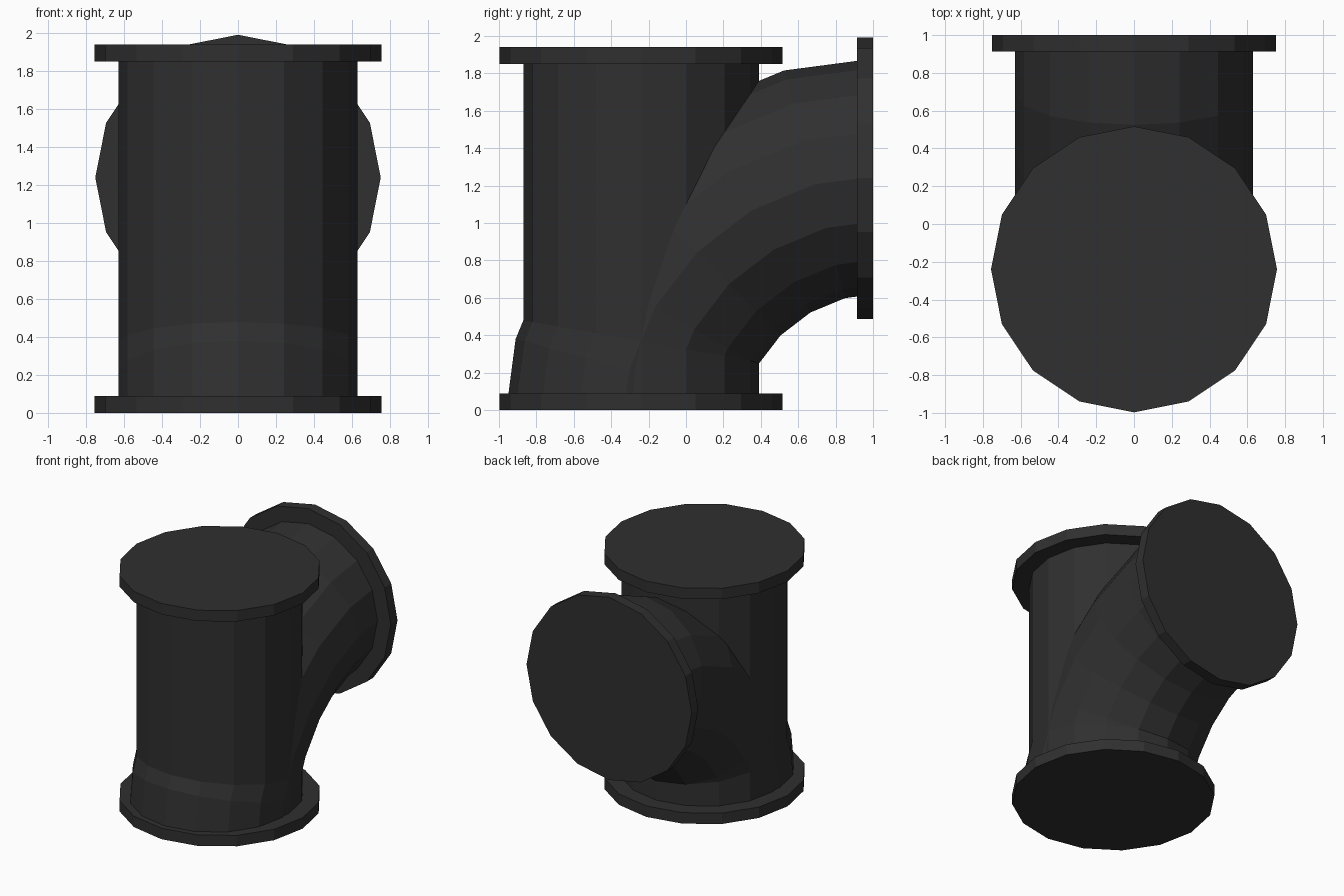
import bpy, bmesh, math
from mathutils import Matrix, Vector

if "Cube" in bpy.data.objects:
    bpy.data.objects.remove(bpy.data.objects["Cube"])

SIDES = 16
AXIS_Y = -0.24          # axis of the upright pipe
PIPE_R, FLANGE_R = 0.63, 0.757

iron = bpy.data.materials.new("dark iron")
iron.diffuse_color = (0.029, 0.029, 0.029, 1)
iron.use_nodes = True
iron.node_tree.nodes["Principled BSDF"].inputs["Base Color"].default_value = iron.diffuse_color


def finish(name, bm):
    bmesh.ops.recalc_face_normals(bm, faces=bm.faces[:])
    mesh = bpy.data.meshes.new(name)
    bm.to_mesh(mesh)
    bm.free()
    mesh.materials.append(iron)
    obj = bpy.data.objects.new(name, mesh)
    bpy.context.collection.objects.link(obj)
    return obj


def disc(name, radius, start, end):
    """Capped 16-sided cylinder between two points on the z or y axis."""
    start, end = Vector(start), Vector(end)
    along = end - start
    turn = Matrix.Rotation(-math.pi / 2, 4, 'X') if abs(along.y) > 1e-6 else Matrix()
    bm = bmesh.new()
    bmesh.ops.create_cone(bm, cap_ends=True, segments=SIDES, radius1=radius,
                          radius2=radius, depth=along.length,
                          matrix=Matrix.Translation((start + end) / 2) @ turn)
    return finish(name, bm)


# upright pipe and its two end flanges
disc("upright_pipe", PIPE_R, (0, AXIS_Y, 0.02), (0, AXIS_Y, 1.92))
disc("bottom_flange", FLANGE_R, (0, AXIS_Y, 0), (0, AXIS_Y, 0.09))
disc("top_flange", FLANGE_R, (0, AXIS_Y, 1.85), (0, AXIS_Y, 1.94))

# flange on the branch, facing back
disc("branch_flange", 0.752, (0, 0.914, 1.24), (0, 1.0, 1.24))

# branch elbow: 16-sided ring swept through a quarter turn in 15 degree steps
bm = bmesh.new()
cy, cz, bend = 1.05, -0.145, 1.40
rings = []
for i in range(7):
    a = math.radians(15 * i)
    ring = []
    for k in range(SIDES):
        t = 2 * math.pi * k / SIDES
        d = bend + PIPE_R * math.cos(t)
        ring.append(bm.verts.new((PIPE_R * math.sin(t),
                                  cy - d * math.cos(a), cz + d * math.sin(a))))
    rings.append(ring)
for r0, r1 in zip(rings, rings[1:]):
    for k in range(SIDES):
        n = (k + 1) % SIDES
        bm.faces.new((r0[k], r0[n], r1[n], r1[k]))
bm.faces.new(rings[0])
bm.faces.new(rings[-1])
# trim the elbow inside the bottom and branch flanges, and close the cuts
for co, no in (((0, 0, 0.03), (0, 0, -1)), ((0, 0.99, 0), (0, 1, 0))):
    cut = bmesh.ops.bisect_plane(bm, geom=bm.verts[:] + bm.edges[:] + bm.faces[:],
                                 plane_co=co, plane_no=no, clear_outer=True)
    edges = [e for e in cut["geom_cut"] if isinstance(e, bmesh.types.BMEdge)]
    bmesh.ops.holes_fill(bm, edges=edges, sides=0)
finish("branch_elbow", bm)
